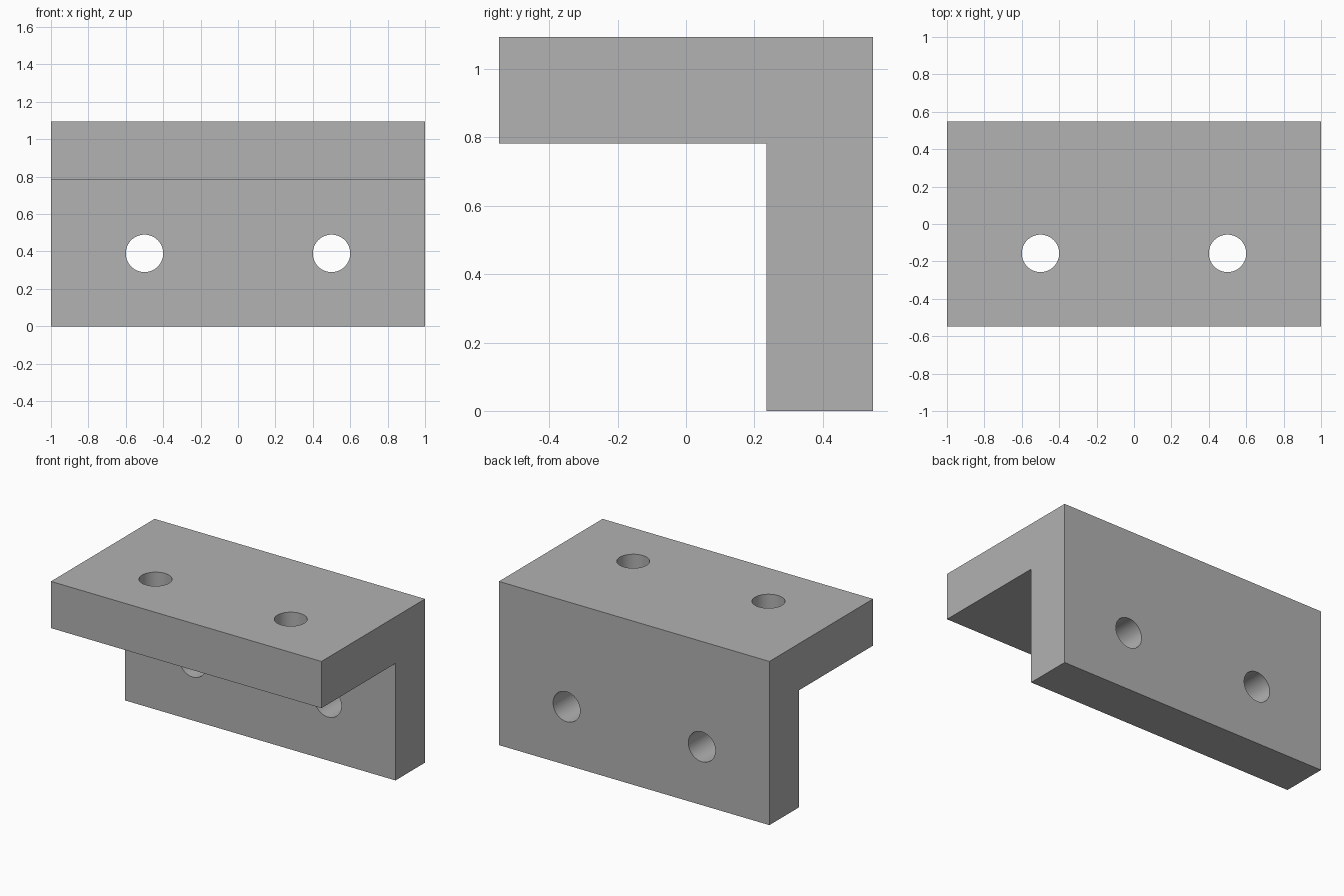
import bpy
import bmesh
import math

cube = bpy.data.objects.get("Cube")
if cube:
    bpy.data.objects.remove(cube, do_unlink=True)

HALF_LENGTH = 1.0
HEIGHT = 1.094
BACK = HEIGHT / 2
THICK = 0.312
HOLE_RADIUS = 0.1
HOLE_X = 0.5
HOLE_OFFSET = 0.39  # from the free edge of each flange

grey = bpy.data.materials.new("plain_grey")
grey.use_nodes = True
colour = (0.445, 0.445, 0.445, 1)
grey.diffuse_color = colour
grey.node_tree.nodes["Principled BSDF"].inputs["Base Color"].default_value = colour

# L-shaped profile extruded along the length
profile = [(-BACK, HEIGHT), (-BACK, HEIGHT - THICK), (BACK - THICK, HEIGHT - THICK),
           (BACK - THICK, 0), (BACK, 0), (BACK, HEIGHT)]
bm = bmesh.new()
end = bm.faces.new([bm.verts.new((-HALF_LENGTH, y, z)) for y, z in profile])
side = bmesh.ops.extrude_face_region(bm, geom=[end])
verts = [v for v in side["geom"] if isinstance(v, bmesh.types.BMVert)]
bmesh.ops.translate(bm, verts=verts, vec=(2 * HALF_LENGTH, 0, 0))
bmesh.ops.recalc_face_normals(bm, faces=bm.faces)
mesh = bpy.data.meshes.new("angle_bracket")
bm.to_mesh(mesh)
bm.free()
mesh.materials.append(grey)
bracket = bpy.data.objects.new("angle_bracket", mesh)
bpy.context.collection.objects.link(bracket)
bpy.context.view_layer.objects.active = bracket
bracket.select_set(True)


def drill(location, rotation):
    """Cut one round through hole in the bracket."""
    bpy.ops.mesh.primitive_cylinder_add(vertices=64, radius=HOLE_RADIUS, depth=THICK * 1.5,
                                        location=location, rotation=rotation)
    cutter = bpy.context.object
    cutter.name = "hole_cutter"
    cutter.hide_render = True
    cutter.data.materials.append(grey)
    bpy.ops.object.select_all(action='DESELECT')
    bpy.context.view_layer.objects.active = bracket
    bracket.select_set(True)
    cut = bracket.modifiers.new("hole", 'BOOLEAN')
    cut.operation = 'DIFFERENCE'
    cut.solver = 'EXACT'
    cut.object = cutter
    bpy.ops.object.modifier_apply(modifier=cut.name)
    bpy.data.objects.remove(cutter, do_unlink=True)


# Two holes in each flange
for x in (-HOLE_X, HOLE_X):
    drill((x, -BACK + HOLE_OFFSET, HEIGHT - THICK / 2), (0, 0, 0))
    drill((x, BACK - THICK / 2, HOLE_OFFSET), (math.pi / 2, 0, 0))

bpy.ops.object.shade_smooth_by_angle(angle=math.radians(30))
